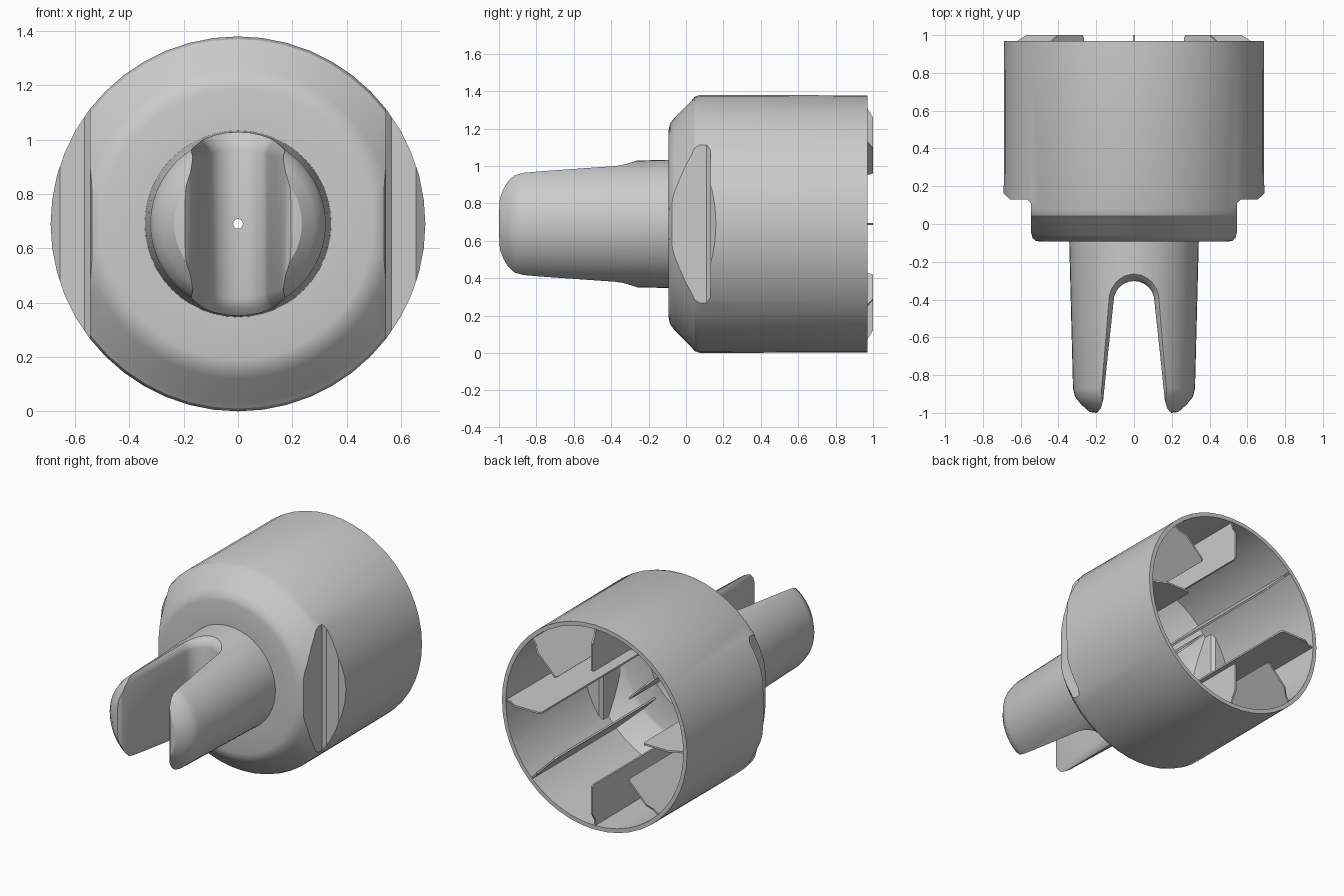
import bpy, bmesh
from math import sin, cos, pi, sqrt, radians
from mathutils import Matrix, Vector

AXIS_Z = 0.69
SEGMENTS = 48

cube = bpy.data.objects.get("Cube")
if cube:
    bpy.data.objects.remove(cube, do_unlink=True)

grey = bpy.data.materials.new("plain grey")
grey.use_nodes = True
COLOUR = (0.6, 0.6, 0.6, 1)
grey.diffuse_color = COLOUR
for node in grey.node_tree.nodes:
    if node.type == 'BSDF_PRINCIPLED':
        node.inputs["Base Color"].default_value = COLOUR


def loft(name, rings):
    """Closed solid through a list of equally long point rings."""
    bm = bmesh.new()
    loops = [[bm.verts.new(p) for p in ring] for ring in rings]
    count = len(loops[0])
    for a, b in zip(loops, loops[1:]):
        for i in range(count):
            j = (i + 1) % count
            bm.faces.new((a[i], a[j], b[j], b[i]))
    caps = [bm.faces.new(loops[0]), bm.faces.new(loops[-1])]
    bmesh.ops.recalc_face_normals(bm, faces=bm.faces)
    bmesh.ops.triangulate(bm, faces=caps)
    mesh = bpy.data.meshes.new(name)
    bm.to_mesh(mesh)
    bm.free()
    mesh.materials.append(grey)
    obj = bpy.data.objects.new(name, mesh)
    bpy.context.collection.objects.link(obj)
    return obj


def revolve(name, profile, count=SEGMENTS):
    """Turn (radius, y) points about the long axis."""
    angles = [2 * pi * i / count for i in range(count)]
    return loft(name, [[(r * sin(a), y, AXIS_Z + r * cos(a)) for a in angles]
                       for r, y in profile])


def subtract(target, cutters):
    """Cut each solid out of the target, then discard the cutters."""
    bpy.ops.object.select_all(action='DESELECT')
    bpy.context.view_layer.objects.active = target
    target.select_set(True)
    for cutter in cutters:
        cutter.hide_render = True
        mod = target.modifiers.new("cut", 'BOOLEAN')
        mod.operation = 'DIFFERENCE'
        mod.solver = 'EXACT'
        mod.object = cutter
        bpy.ops.object.modifier_apply(modifier=mod.name)
        bpy.data.objects.remove(cutter, do_unlink=True)


def slot_cutter(grow):
    """Tapered slot with a round end, flaring where it meets the stem skin."""
    r, end = 0.108, -0.41
    side = [(0.25, -1.06), (0.2, -1.005), (0.175, -0.975), (0.163, -0.93),
            (0.136, -0.67)]
    outline = [(x, y, 1, 0) for x, y in side]
    for i in range(13):
        a = pi * i / 12
        outline.append((r * cos(a), end + r * sin(a), cos(a), sin(a)))
    outline += [(-x, y, -1, 0) for x, y in reversed(side)]
    levels = [(-0.06, 0), (-0.04, 0.005), (-0.02, 0.016), (0, 0.034),
              (0.08, 0.11)]
    levels = [(-1, d, f) for d, f in reversed(levels)] + \
             [(1, d, f) for d, f in levels]
    rings = []
    for sign, lift, flare in levels:
        ring = []
        for x, y, nx, ny in outline:
            height = sqrt(0.335 ** 2 - x * x) + lift - grow
            off = flare + grow
            ring.append((x + nx * off, y + ny * off, AXIS_Z + sign * height))
        rings.append(ring)
    return loft("slot_cutter", rings)


def flat_cutters(grow):
    """Side blocks that leave a flat on each side of the collar."""
    shape = [(0.51, -0.2), (0.515, -0.093), (0.537, -0.075), (0.545, -0.045),
             (0.545, 0.11), (0.565, 0.13), (0.655, 0.13), (0.695, 0.165),
             (0.8, 0.165), (0.8, -0.2)]
    return [loft("flat_cutter", [[(s * (x - grow), y + (grow if y > 0 else 0), z)
                                  for x, y in shape] for z in (-0.2, 1.6)])
            for s in (1, -1)]


# Outer shell: forked stem, chamfered collar and round housing
shell = revolve("housing_and_forked_stem", [
    (0.2, -1.0), (0.235, -0.995), (0.28, -0.955), (0.312, -0.915),
    (0.323, -0.87), (0.343, -0.093), (0.5, -0.093), (0.535, -0.086),
    (0.57, -0.06), (0.66, 0.03), (0.68, 0.046), (0.69, 0.075),
    (0.687, 0.97)])

# Hollow inside, following the outer form at wall thickness
cavity = revolve("cavity", [
    (0.24, -0.95), (0.285, -0.88), (0.31, -0.06), (0.5, -0.06),
    (0.525, -0.05), (0.655, 0.085), (0.66, 1.1)])
subtract(cavity, [slot_cutter(0.03)] + flat_cutters(0.03))

# Small centre hole through the web of the fork
pin_hole = revolve("pin_hole", [(0.018, -0.5), (0.018, 0.3)], 16)
subtract(shell, [slot_cutter(0)] + flat_cutters(0) + [cavity, pin_hole])

bpy.ops.object.select_all(action='DESELECT')
shell.select_set(True)
bpy.context.view_layer.objects.active = shell
bpy.ops.object.shade_smooth_by_angle(angle=radians(32))

# Eight thin radial ribs inside the housing
back = [(0.67, 0.96), (0.62, 0.968), (0.57, 1.0), (0.39, 1.0), (0.38, 0.985)]
for i in range(8):
    beside_flat = i in (0, 4)
    front = [(0.38, -0.07), (0.5, -0.07)]
    front += [(0.525, 0.15), (0.67, 0.15)] if beside_flat else [(0.67, 0.1)]
    rib = loft("inner_rib_%d" % (i + 1),
               [[(r, y, t) for r, y in front + back] for t in (-0.006, 0.006)])
    rib.data.transform(Matrix.Translation(Vector((0, 0, AXIS_Z)))
                       @ Matrix.Rotation(i * pi / 4, 4, 'Y'))
